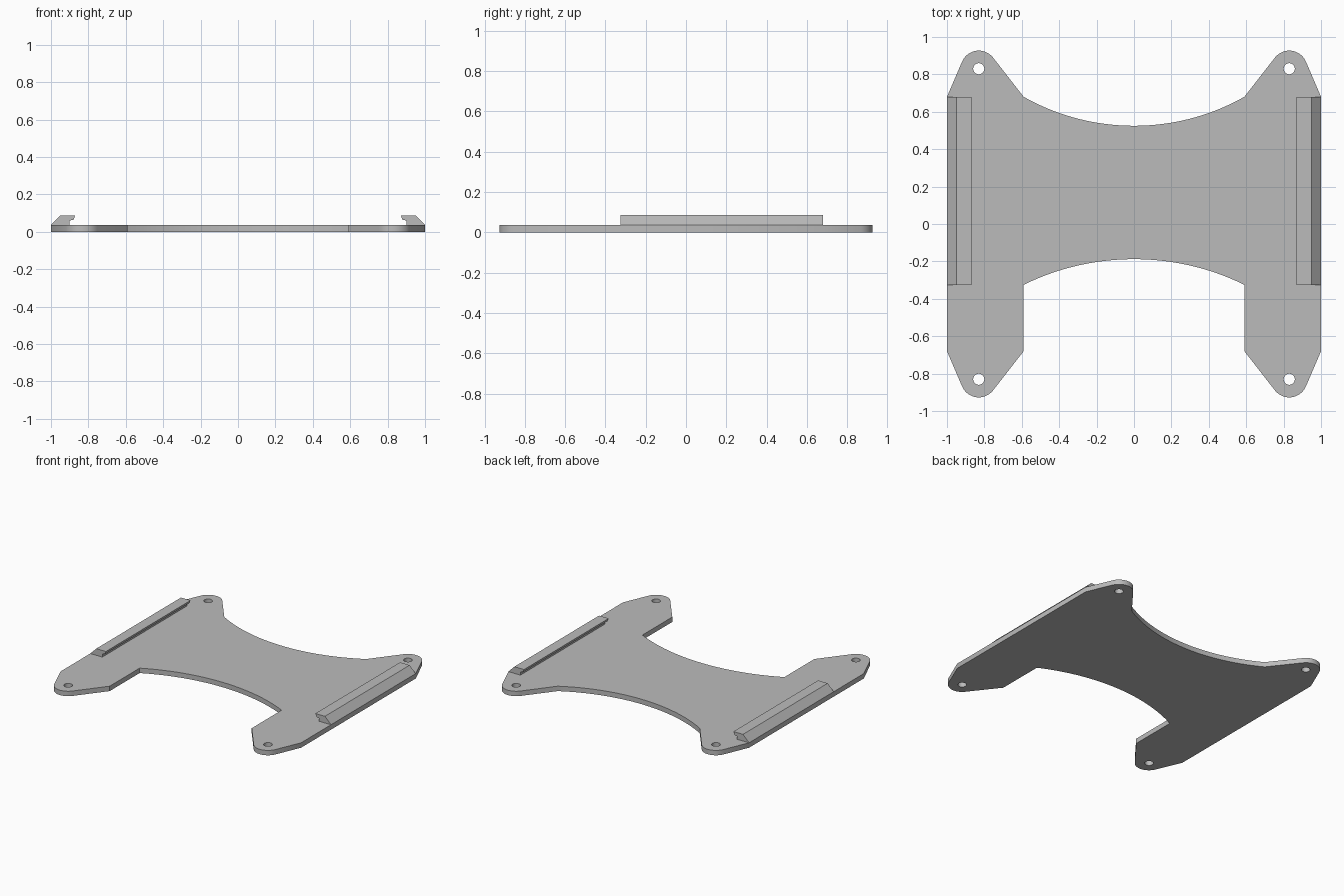
import bpy, bmesh
from math import sin, cos, pi, radians, sqrt
from mathutils import Vector

cube = bpy.data.objects.get("Cube")
if cube:
    bpy.data.objects.remove(cube, do_unlink=True)

THICK = 0.037
HOLE = 0.83        # screw hole offset on both axes
SHOULDER = 0.68    # where the lugs meet the plate
INNER = 0.59       # inner side of the legs

grey = bpy.data.materials.new("light grey plastic")
grey.use_nodes = True
grey.diffuse_color = (0.5, 0.5, 0.5, 1)
grey.node_tree.nodes["Principled BSDF"].inputs["Base Color"].default_value = (0.5, 0.5, 0.5, 1)


def arc(cx, cy, r, a0, a1, n):
    """Points on an arc, angles in degrees."""
    angles = [radians(a0 + (a1 - a0) * i / n) for i in range(n + 1)]
    return [(cx + r * cos(a), cy + r * sin(a)) for a in angles]


def sagging_edge(end, mid, n=16):
    """Right half of a circular arc, from its middle to the leg."""
    sag = abs(end - mid)
    r = (INNER ** 2 + sag ** 2) / (2 * sag)
    side = 1 if end > mid else -1
    xs = [INNER * i / n for i in range(n + 1)]
    return [(x, mid + side * (r - sqrt(r * r - x * x))) for x in xs]


def extrude_loops(name, loops, direction):
    """Fill closed loops (outline plus holes) and extrude them to a solid."""
    bm = bmesh.new()
    for loop in loops:
        verts = [bm.verts.new(p) for p in loop]
        for a, b in zip(verts, verts[1:] + verts[:1]):
            bm.edges.new((a, b))
    bmesh.ops.triangle_fill(bm, edges=bm.edges[:], use_beauty=True)
    top = bmesh.ops.extrude_face_region(bm, geom=bm.faces[:], use_keep_orig=True)
    moved = [g for g in top["geom"] if isinstance(g, bmesh.types.BMVert)]
    bmesh.ops.translate(bm, verts=moved, vec=Vector(direction))
    bmesh.ops.recalc_face_normals(bm, faces=bm.faces[:])
    mesh = bpy.data.meshes.new(name)
    bm.to_mesh(mesh)
    bm.free()
    mesh.materials.append(grey)
    obj = bpy.data.objects.new(name, mesh)
    bpy.context.collection.objects.link(obj)
    bpy.ops.object.select_all(action='DESELECT')
    obj.select_set(True)
    bpy.context.view_layer.objects.active = obj
    bpy.ops.object.shade_smooth_by_angle(angle=radians(30))
    return obj


# Base plate: right half of the outline, mirrored to the left
lug = arc(HOLE, HOLE, 0.097, 142, 23, 16)
right = sagging_edge(SHOULDER, 0.525) + lug + [(1, SHOULDER), (1, -SHOULDER)]
right += [(x, -y) for x, y in reversed(lug)]
right += [(INNER, -SHOULDER)] + sagging_edge(-0.325, -0.188)[::-1]
left = [(-x, y) for x, y in reversed(right[1:-1])]
loops = [right + left]
for sx in (-1, 1):
    for sy in (-1, 1):
        loops.append(arc(sx * HOLE, sy * HOLE, 0.03, 0, 345, 23))
extrude_loops("base_plate", [[(x, y, 0) for x, y in l] for l in loops], (0, 0, THICK))

# Hooked side rails, a constant profile run along y
profile = [(1, THICK), (0.95, 0.087), (0.87, 0.087), (0.88, 0.064), (0.9, 0.06), (0.9, THICK)]
for name, s in (("left_rail", 1), ("right_rail", -1)):
    extrude_loops(name, [[(s * x, -0.325, z) for x, z in profile]], (0, 1.005, 0))
